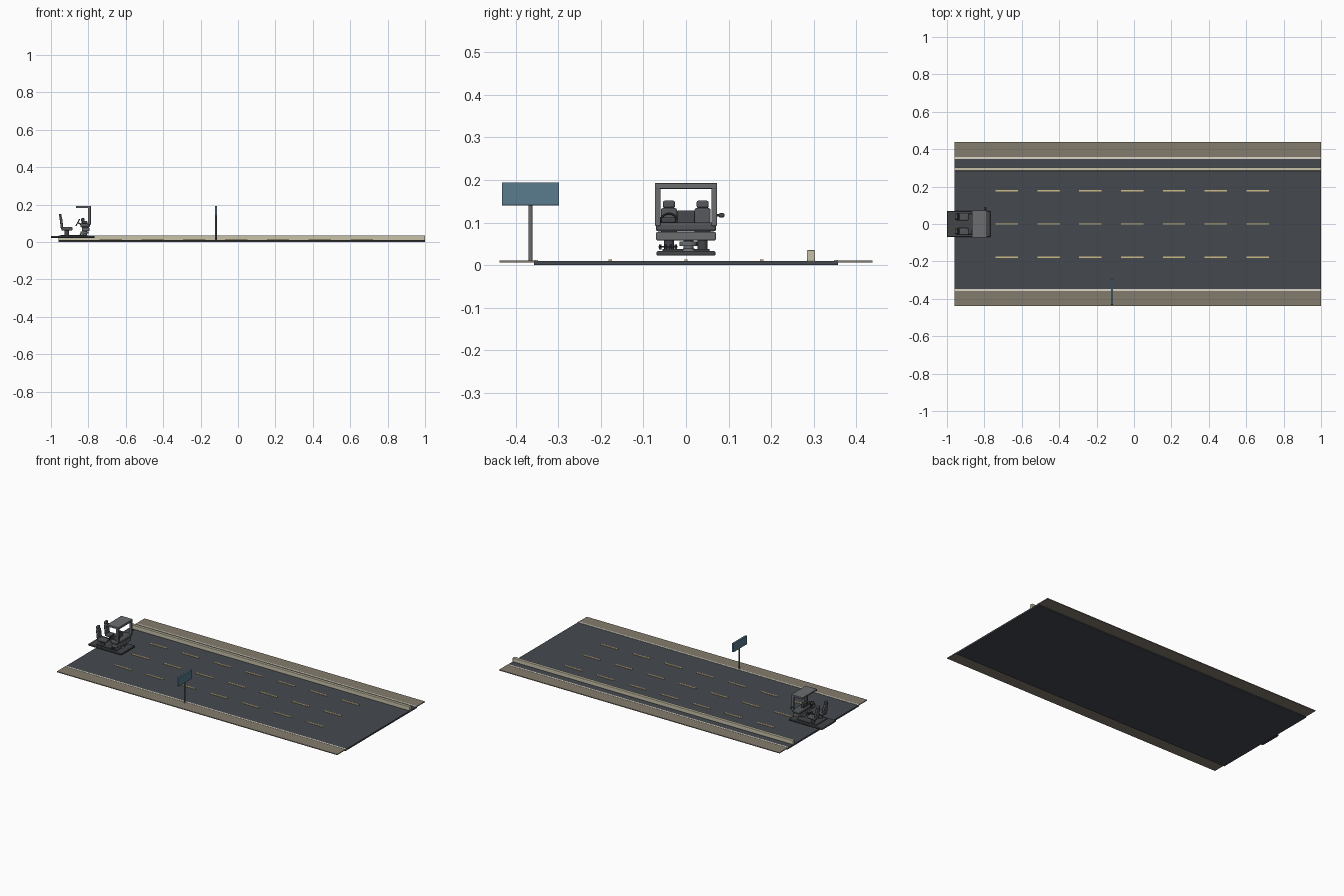
import bpy, math
from mathutils import Vector

if "Cube" in bpy.data.objects:
    bpy.data.objects.remove(bpy.data.objects["Cube"])


def mat(name, r, g, b):
    m = bpy.data.materials.new(name)
    m.diffuse_color = (r, g, b, 1)
    m.use_nodes = True
    m.node_tree.nodes["Principled BSDF"].inputs["Base Color"].default_value = m.diffuse_color
    return m


ASPHALT = mat("asphalt", 0.06, 0.066, 0.078)
GRAVEL = mat("shoulder_gravel", 0.23, 0.2, 0.155)
WHITE = mat("line_white", 0.72, 0.69, 0.58)
YELLOW = mat("dash_yellow", 0.62, 0.5, 0.24)
CONCRETE = mat("barrier_concrete", 0.58, 0.54, 0.4)
BLUE = mat("sign_blue", 0.1, 0.2, 0.27)
GREY = mat("frame_grey", 0.15, 0.155, 0.16)
DARK = mat("dark_grey", 0.055, 0.058, 0.064)
SEAT = mat("seat_grey", 0.085, 0.09, 0.1)


def finish(o, name, m, bevel=0):
    o.name = name
    o.data.materials.append(m)
    if bevel:
        b = o.modifiers.new("bevel", 'BEVEL')
        b.width = bevel
        b.segments = 2
    bpy.ops.object.shade_smooth_by_angle()
    return o


def box(name, x, y, z, m, bevel=0, tilt=0):
    """Box from (min, max) ranges, optionally tilted about y."""
    bpy.ops.mesh.primitive_cube_add(size=1)
    o = bpy.context.object
    for v in o.data.vertices:
        v.co = [v.co[i] * (r[1] - r[0]) for i, r in enumerate((x, y, z))]
    o.location = [sum(r) / 2 for r in (x, y, z)]
    o.rotation_euler.y = tilt
    return finish(o, name, m, bevel)


def rod(name, a, b, r, m, r2=None, sides=16):
    """Cylinder or cone between two points."""
    a, b = Vector(a), Vector(b)
    d = b - a
    bpy.ops.mesh.primitive_cone_add(vertices=sides, radius1=r, radius2=r if r2 is None else r2,
                                    depth=d.length, location=(a + b) / 2,
                                    rotation=d.to_track_quat('Z', 'Y').to_euler())
    return finish(bpy.context.object, name, m)


X = (-0.96, 1.0)

# Road slab, shoulders and edge lines
box("road", X, (-0.357, 0.357), (0, 0.01), ASPHALT)
for s, side in ((-1, "right"), (1, "left")):
    box(side + "_shoulder", X, sorted((s * 0.352, s * 0.438)), (0.006, 0.011), GRAVEL)
    box(side + "_edge_line", X, sorted((s * 0.347, s * 0.357)), (0.008, 0.012), WHITE)

# Dashed lane lines
for row, y in enumerate((-0.178, 0, 0.178)):
    for i in range(7):
        x0 = -0.74 + i * 0.2235
        box(f"lane_dash_{row}_{i}", (x0, x0 + 0.12), (y - 0.004, y + 0.004), (0.008, 0.0135), YELLOW)

# Median barrier
box("barrier", X, (0.284, 0.303), (0.009, 0.035), CONCRETE, 0.002)

# Roadside sign
rod("sign_post", (-0.118, -0.365, 0.009), (-0.118, -0.365, 0.15), 0.0045, GREY)
box("sign_panel", (-0.124, -0.112), (-0.432, -0.298), (0.14, 0.194), BLUE, 0.001)

# Cab platform
box("platform", (-1.0, -0.767), (-0.069, 0.069), (0.022, 0.033), DARK, 0.003)
box("platform_step", (-0.95, -0.81), (-0.055, 0.055), (0.033, 0.038), DARK, 0.001)

# Two seats
for y, side in ((-0.04, "right"), (0.039, "left")):
    rod(side + "_seat_base", (-0.915, y, 0.036), (-0.915, y, 0.066), 0.012, DARK)
    box(side + "_seat_cushion", (-0.945, -0.885), (y - 0.02, y + 0.02), (0.062, 0.08), SEAT, 0.005)
    box(side + "_seat_back", (-0.951, -0.937), (y - 0.019, y + 0.019), (0.07, 0.134), SEAT, 0.005, -0.12)
    box(side + "_headrest", (-0.957, -0.943), (y - 0.014, y + 0.014), (0.134, 0.151), SEAT, 0.004, -0.12)
    rod(side + "_headrest_pin", (-0.949, y, 0.125), (-0.95, y, 0.14), 0.004, DARK)

# Dashboard on a central pedestal
rod("pedestal_foot", (-0.82, 0.006, 0.033), (-0.82, 0.006, 0.039), 0.018, GREY, 0.013)
rod("pedestal_stem", (-0.82, 0.006, 0.036), (-0.82, 0.006, 0.06), 0.012, GREY)
rod("pedestal_collar", (-0.82, 0.006, 0.045), (-0.82, 0.006, 0.056), 0.021, GREY)
box("dashboard_lower", (-0.835, -0.795), (-0.07, 0.07), (0.058, 0.078), GREY, 0.003)
box("dashboard_upper", (-0.843, -0.792), (-0.071, 0.071), (0.079, 0.1), SEAT, 0.006)
box("center_screen", (-0.838, -0.82), (-0.021, 0.021), (0.096, 0.128), DARK, 0.003, -0.15)

# Instrument hood and steering wheel in front of the driver
box("instrument_hood", (-0.835, -0.805), (-0.058, -0.024), (0.098, 0.112), DARK, 0.004)
rod("steering_column", (-0.83, -0.04, 0.09), (-0.857, -0.04, 0.104), 0.004, DARK)
bpy.ops.mesh.primitive_torus_add(major_radius=0.019, minor_radius=0.0028, major_segments=28,
                                 minor_segments=8, location=(-0.857, -0.04, 0.104),
                                 rotation=(0, math.radians(-62), 0))
finish(bpy.context.object, "steering_wheel", DARK)
box("wheel_spoke", (-0.859, -0.855), (-0.058, -0.022), (0.101, 0.107), DARK)

# Pedals
rod("pedal_bar", (-0.83, -0.065, 0.043), (-0.83, -0.02, 0.043), 0.002, DARK, sides=8)
for i in range(4):
    y = -0.06 + i * 0.012
    box(f"pedal_{i}", (-0.845, -0.838), (y - 0.003, y + 0.003), (0.037, 0.048), DARK, 0.001, 0.4)
    box(f"pedal_arm_{i}", (-0.84, -0.825), (y - 0.001, y + 0.001), (0.041, 0.044), DARK)

# Windscreen frame and roof
for s, side in ((-1, "right"), (1, "left")):
    box(side + "_pillar", (-0.802, -0.787), sorted((s * 0.06, s * 0.073)), (0.092, 0.19), GREY, 0.002)
    box(side + "_roof_rail", (-0.865, -0.79), sorted((s * 0.062, s * 0.073)), (0.181, 0.192), GREY, 0.002)
box("roof_panel", (-0.866, -0.787), (-0.073, 0.073), (0.184, 0.193), GREY, 0.002)
box("windscreen_header", (-0.802, -0.786), (-0.071, 0.071), (0.179, 0.193), GREY, 0.002)

# Side mirror
rod("mirror_arm", (-0.795, 0.07, 0.117), (-0.795, 0.082, 0.117), 0.0025, DARK, sides=8)
box("side_mirror", (-0.801, -0.789), (0.077, 0.09), (0.112, 0.122), DARK, 0.003)
